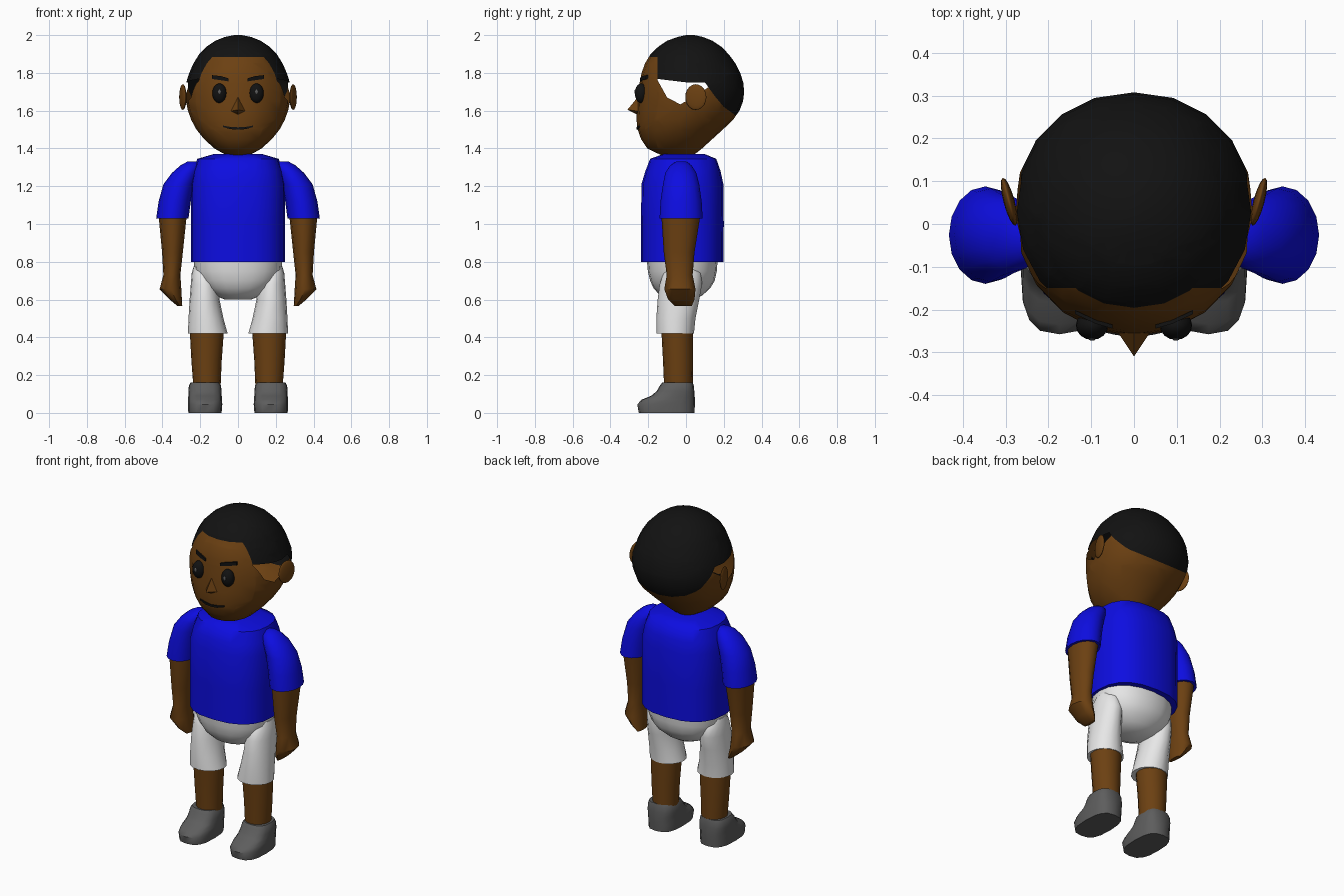
import bpy, bmesh, math
from mathutils import Vector

if "Cube" in bpy.data.objects:
    bpy.data.objects.remove(bpy.data.objects["Cube"])


def material(name, rgb):
    m = bpy.data.materials.new(name)
    m.diffuse_color = (*rgb, 1)
    m.use_nodes = True
    m.node_tree.nodes["Principled BSDF"].inputs["Base Color"].default_value = m.diffuse_color
    return m


SKIN = material("brown skin", (0.15, 0.052, 0.006))
BLACK = material("black hair", (0.006, 0.006, 0.006))
BLUE = material("blue shirt", (0.004, 0.004, 0.75))
WHITE = material("white shorts", (0.8, 0.8, 0.8))
GREY = material("grey shoes", (0.11, 0.11, 0.11))


def finish(bm, name, mats, angle=45):
    bmesh.ops.recalc_face_normals(bm, faces=bm.faces)
    me = bpy.data.meshes.new(name)
    bm.to_mesh(me)
    bm.free()
    for m in mats:
        me.materials.append(m)
    ob = bpy.data.objects.new(name, me)
    bpy.context.collection.objects.link(ob)
    bpy.ops.object.select_all(action='DESELECT')
    ob.select_set(True)
    bpy.context.view_layer.objects.active = ob
    bpy.ops.object.shade_smooth_by_angle(angle=math.radians(angle))
    return ob


def loft_mesh(rings, n, power=2.0):
    """Stack of rings (z, x0, x1, y0, y1), capped at both ends."""
    bm = bmesh.new()
    loops = []
    for z, x0, x1, y0, y1 in rings:
        loop = []
        for i in range(n):
            a = 2 * math.pi * i / n
            c, s = math.cos(a), math.sin(a)
            u = math.copysign(abs(c) ** (2 / power), c)
            v = math.copysign(abs(s) ** (2 / power), s)
            loop.append(bm.verts.new(((x0 + x1) / 2 + u * (x1 - x0) / 2,
                                      (y0 + y1) / 2 + v * (y1 - y0) / 2, z)))
        loops.append(loop)
    for a, b in zip(loops, loops[1:]):
        for i in range(n):
            j = (i + 1) % n
            bm.faces.new((a[i], a[j], b[j], b[i]))
    bm.faces.new(loops[0])
    bm.faces.new(loops[-1])
    return bm


def loft(name, rings, mat, n=16, power=2.0, angle=45):
    return finish(loft_mesh(rings, n, power), name, [mat], angle)


def pair(name, rings, mat, **kw):
    """Left and right copies of a lofted part."""
    loft(name + "_right", rings, mat, **kw)
    loft(name + "_left", [(z, -x1, -x0, y0, y1) for z, x0, x1, y0, y1 in rings], mat, **kw)


def ellipsoid(name, centre, radii, mat, turn=0):
    bpy.ops.mesh.primitive_uv_sphere_add(segments=16, ring_count=10, location=centre,
                                         rotation=(0, 0, turn))
    ob = bpy.context.object
    ob.name = name
    ob.scale = radii
    ob.data.materials.append(mat)
    bpy.ops.object.shade_smooth()


def interp(pts, t):
    for (a, p), (b, q) in zip(pts, pts[1:]):
        if t <= b:
            return p + (q - p) * max(0, t - a) / (b - a)
    return pts[-1][1]


# Head: z, half width, front y, back y
HEAD = [(1.36, .05, -.12, .03), (1.38, .09, -.165, .06), (1.40, .125, -.205, .085),
        (1.45, .18, -.238, .14), (1.50, .22, -.256, .195), (1.55, .247, -.262, .248),
        (1.60, .265, -.26, .283), (1.65, .276, -.257, .302), (1.70, .28, -.252, .308),
        (1.75, .274, -.245, .303), (1.80, .258, -.235, .287), (1.85, .236, -.217, .262),
        (1.90, .205, -.187, .225), (1.94, .165, -.145, .185), (1.97, .12, -.10, .14),
        (1.99, .07, -.045, .09), (2.0, .02, .0, .045)]
HAIRLINE = [(-.15, 1.768), (0, 1.75), (.1, 1.75), (.15, 1.68), (.2, 1.62), (.29, 1.555)]
TEMPLE = [(-.15, 1.76), (-.10, 1.67), (-.03, 1.633), (.06, 1.685), (.12, 1.725)]

bm = loft_mesh([(z, -w, w, f, b) for z, w, f, b in HEAD], 20, 2.1)


def cut(p, q):
    normal = (0, -(q[1] - p[1]), q[0] - p[0])
    bmesh.ops.bisect_plane(bm, geom=bm.verts[:] + bm.edges[:] + bm.faces[:], dist=1e-5,
                           plane_co=(0, p[0], p[1]), plane_no=Vector(normal).normalized())


# Cut the hairline and the temple openings into the head
cut((-1, 1.885), (1, 1.885))
cut((-.15, 1), (-.15, 2))
for line in (HAIRLINE, TEMPLE):
    for p, q in zip(line, line[1:]):
        cut(p, q)
opening = []
for f in bm.faces:
    c = f.calc_center_median()
    hair = interp(HAIRLINE, c.y) if c.y > -.15 else 1.885
    f.material_index = int(c.z > hair)
    if -.15 < c.y < .12 and interp(TEMPLE, c.y) < c.z < hair:
        opening.append(f)
bmesh.ops.delete(bm, geom=opening, context='FACES')
finish(bm, "head", [SKIN, BLACK])


def face_y(x, z):
    w = interp([(r[0], r[1]) for r in HEAD], z)
    f = interp([(r[0], r[2]) for r in HEAD], z)
    b = interp([(r[0], r[3]) for r in HEAD], z)
    return (f + b) / 2 - (b - f) / 2 * (1 - abs(x / w) ** 2.1) ** (1 / 2.1)


def strip(name, pts, mat):
    """Thin plate following the face through points (x, z, half height)."""
    bm = bmesh.new()
    secs = []
    for x, z, h in pts:
        y = face_y(x, z)
        secs.append([bm.verts.new((x, y + d, z + k)) for d, k in
                     ((-.006, -h), (-.006, h), (.003, h), (.003, -h))])
    for a, b in zip(secs, secs[1:]):
        for i in range(4):
            j = (i + 1) % 4
            bm.faces.new((a[i], a[j], b[j], b[i]))
    bm.faces.new(secs[0])
    bm.faces.new(secs[-1])
    finish(bm, name, [mat], 30)


# Face details
for side, s in (("right", 1), ("left", -1)):
    ellipsoid("eye_" + side, (s * .098, -.237, 1.692), (.038, .034, .052), BLACK)
    ellipsoid("eye_glint_" + side, (s * .098, -.269, 1.70), (.008, .004, .012), GREY)
    strip("brow_" + side, [(s * .05, 1.763, .008), (s * .09, 1.772, .011),
                           (s * .138, 1.778, .010)], BLACK)
    ellipsoid("ear_" + side, (s * .292, .052, 1.672), (.013, .058, .068), SKIN, -s * .26)
strip("mouth", [(-.08, 1.517, .004), (-.04, 1.508, .006), (0, 1.506, .006),
                (.04, 1.508, .006), (.08, 1.517, .004)], BLACK)

# Nose: faceted wedge
bm = bmesh.new()
top, left, right, tip, under = [bm.verts.new(v) for v in (
    (0, -.24, 1.69), (-.05, -.235, 1.595), (.05, -.235, 1.595), (0, -.31, 1.605), (0, -.245, 1.572))]
for f in ((top, left, tip), (top, tip, right), (left, under, tip), (under, right, tip),
          (top, right, under), (top, under, left)):
    bm.faces.new(f)
finish(bm, "nose", [SKIN], 30)

# Shirt body and hips
loft("shirt", [(.80, -.25, .25, -.238, .198), (1.0, -.25, .25, -.238, .2),
               (1.21, -.25, .25, -.236, .198), (1.28, -.237, .237, -.215, .183),
               (1.345, -.215, .215, -.19, .16), (1.37, -.13, .13, -.12, .10)],
     BLUE, n=20, power=2.5, angle=50)
loft("hips", [(.60, -.07, .07, -.09, .05), (.625, -.13, .13, -.14, .09),
              (.66, -.18, .18, -.172, .128), (.70, -.21, .21, -.19, .152),
              (.75, -.23, .23, -.202, .163), (.82, -.236, .236, -.208, .168)],
     WHITE, n=20, power=2.2)

# Sleeves, forearms with fists
pair("sleeve", [(1.03, .262, .433, -.14, .088), (1.12, .25, .42, -.135, .083),
                (1.21, .23, .395, -.122, .07), (1.27, .21, .35, -.11, .055),
                (1.31, .20, .305, -.085, .03), (1.332, .215, .265, -.05, 0)], BLUE, angle=50)
pair("arm", [(.565, .295, .32, -.06, .03), (.60, .297, .362, -.095, .045),
             (.655, .30, .415, -.115, .05), (.73, .305, .395, -.102, .035),
             (.85, .292, .402, -.118, .045), (1.04, .272, .42, -.13, .075)], SKIN, n=12)

# Shorts, lower legs, shoes
pair("shorts_leg", [(.42, .055, .265, -.157, .042), (.50, .077, .262, -.157, .05),
                    (.60, .098, .256, -.15, .07), (.68, .105, .25, -.14, .085),
                    (.74, .12, .245, -.12, .08), (.775, .16, .235, -.08, .04)], WHITE)
pair("lower_leg", [(.12, .093, .235, -.115, .035), (.28, .086, .247, -.122, .038),
                   (.43, .075, .255, -.13, .038)], SKIN)
pair("shoe", [(0, .087, .263, -.25, .045), (.045, .083, .265, -.258, .047),
              (.07, .085, .265, -.235, .047), (.09, .086, .263, -.185, .046),
              (.115, .087, .263, -.155, .044), (.145, .09, .26, -.138, .041),
              (.162, .10, .25, -.125, .036)], GREY, power=2.8)
